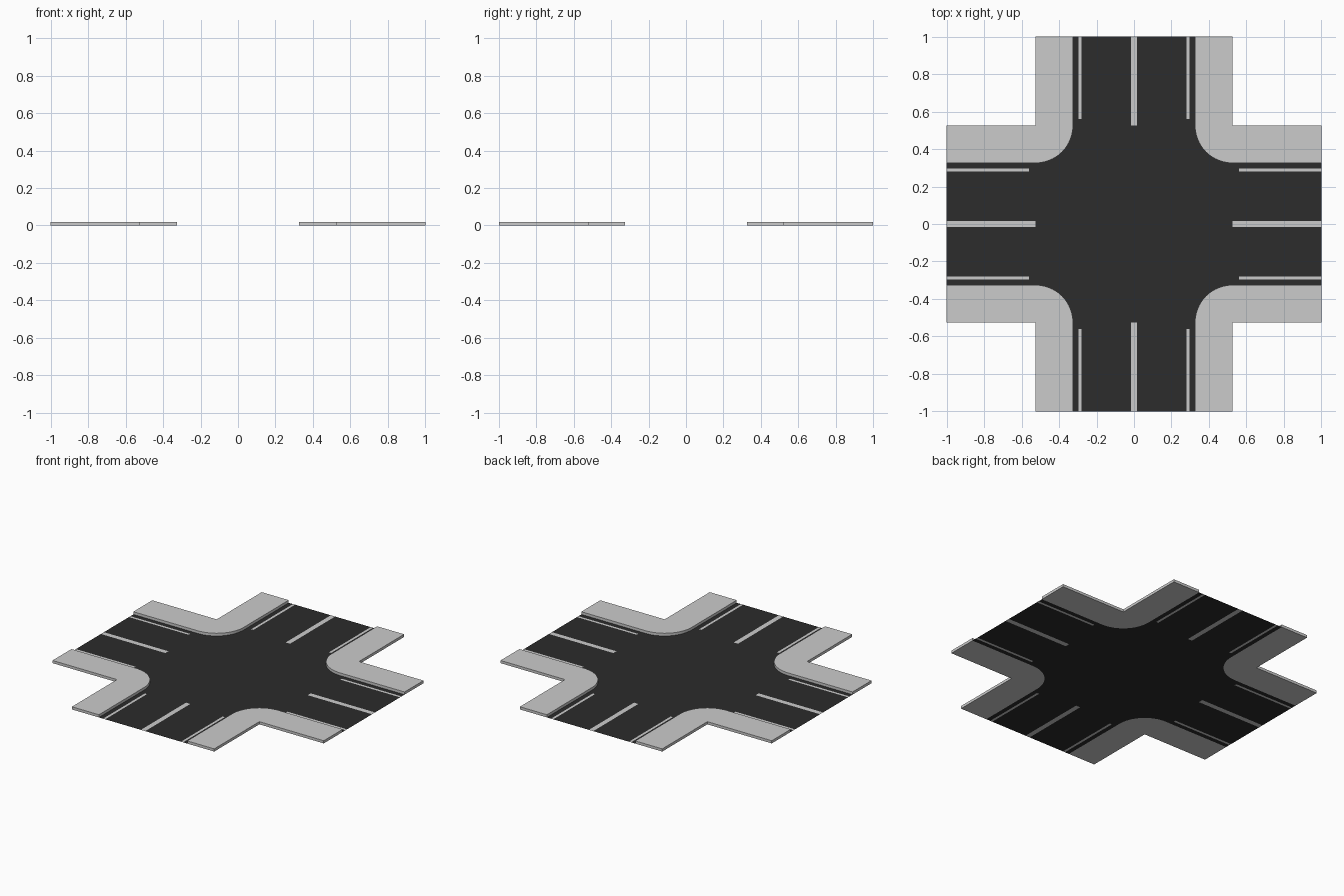
import bpy, bmesh, math
from mathutils import Matrix, Vector

if "Cube" in bpy.data.objects:
    bpy.data.objects.remove(bpy.data.objects["Cube"])

ROAD = 0.326      # half width of the carriageway
OUT = 0.525       # outer edge of the pavement, centre of the corner curve
LINE = 0.56       # where edge lines start
CURB = 0.018      # pavement height
SEG = 16          # steps in each rounded kerb

asphalt = bpy.data.materials.new("asphalt")
asphalt.diffuse_color = (0.025, 0.025, 0.025, 1)
asphalt.use_nodes = True
asphalt.node_tree.nodes["Principled BSDF"].inputs["Base Color"].default_value = asphalt.diffuse_color


def arc():
    r = OUT - ROAD
    return [Vector((OUT - r * math.sin(a), OUT - r * math.cos(a), 0))
            for a in (math.pi / 2 * i / SEG for i in range(SEG + 1))]


def turn(k):
    return Matrix.Rotation(k * math.pi / 2, 4, 'Z')


def finish(name, bm, mat=None):
    bmesh.ops.remove_doubles(bm, verts=bm.verts, dist=1e-5)
    me = bpy.data.meshes.new(name)
    bm.to_mesh(me)
    bm.free()
    ob = bpy.data.objects.new(name, me)
    bpy.context.collection.objects.link(ob)
    if mat:
        me.materials.append(mat)
    return ob


def face(bm, pts, m):
    return bm.faces.new([bm.verts.new(m @ Vector(p)) for p in pts])


# Road sheet and painted lines, flush with each other
road, lines = bmesh.new(), bmesh.new()
xs = [OUT, LINE, 1.0]
ys = [-ROAD, -0.295, -0.279, -0.016, 0.016, 0.279, 0.295, ROAD]
for k in range(4):
    for i in range(2):
        for j in range(7):
            painted = j == 3 or (j in (1, 5) and i == 1)
            x0, x1, y0, y1 = xs[i], xs[i + 1], ys[j], ys[j + 1]
            face(lines if painted else road,
                 [(x0, y0, 0), (x1, y0, 0), (x1, y1, 0), (x0, y1, 0)], turn(k))
    # wedge of the junction: triangle fan from the centre to the mouth and kerb
    rim = [Vector((OUT, y, 0)) for y in ys] + arc()[1:]
    for a, b in zip(rim, rim[1:]):
        face(road, [(0, 0, 0), a, b], turn(k))
finish("road_surface", road, asphalt)
finish("lane_markings", lines)

# Raised pavement in each corner
outline = arc() + [Vector(p) for p in (
    (ROAD, 1, 0), (OUT, 1, 0), (OUT, OUT, 0), (1, OUT, 0), (1, ROAD, 0))]
# put the outline in order around the L shape
outline = arc() [::-1] + [Vector(p) for p in (
    (1, ROAD, 0), (1, OUT, 0), (OUT, OUT, 0), (OUT, 1, 0), (ROAD, 1, 0))]
for k in range(4):
    bm = bmesh.new()
    base = face(bm, outline, turn(k))
    top = bmesh.ops.extrude_face_region(bm, geom=[base], use_keep_orig=True)
    bmesh.ops.translate(bm, vec=(0, 0, CURB),
                        verts=[g for g in top["geom"] if isinstance(g, bmesh.types.BMVert)])
    bmesh.ops.recalc_face_normals(bm, faces=bm.faces)
    ob = finish(f"pavement_corner_{k + 1}", bm)
    # smooth rounded kerb, sharp edges elsewhere
    bpy.ops.object.select_all(action='DESELECT')
    bpy.context.view_layer.objects.active = ob
    ob.select_set(True)
    bpy.ops.object.shade_smooth_by_angle(angle=math.radians(30))
